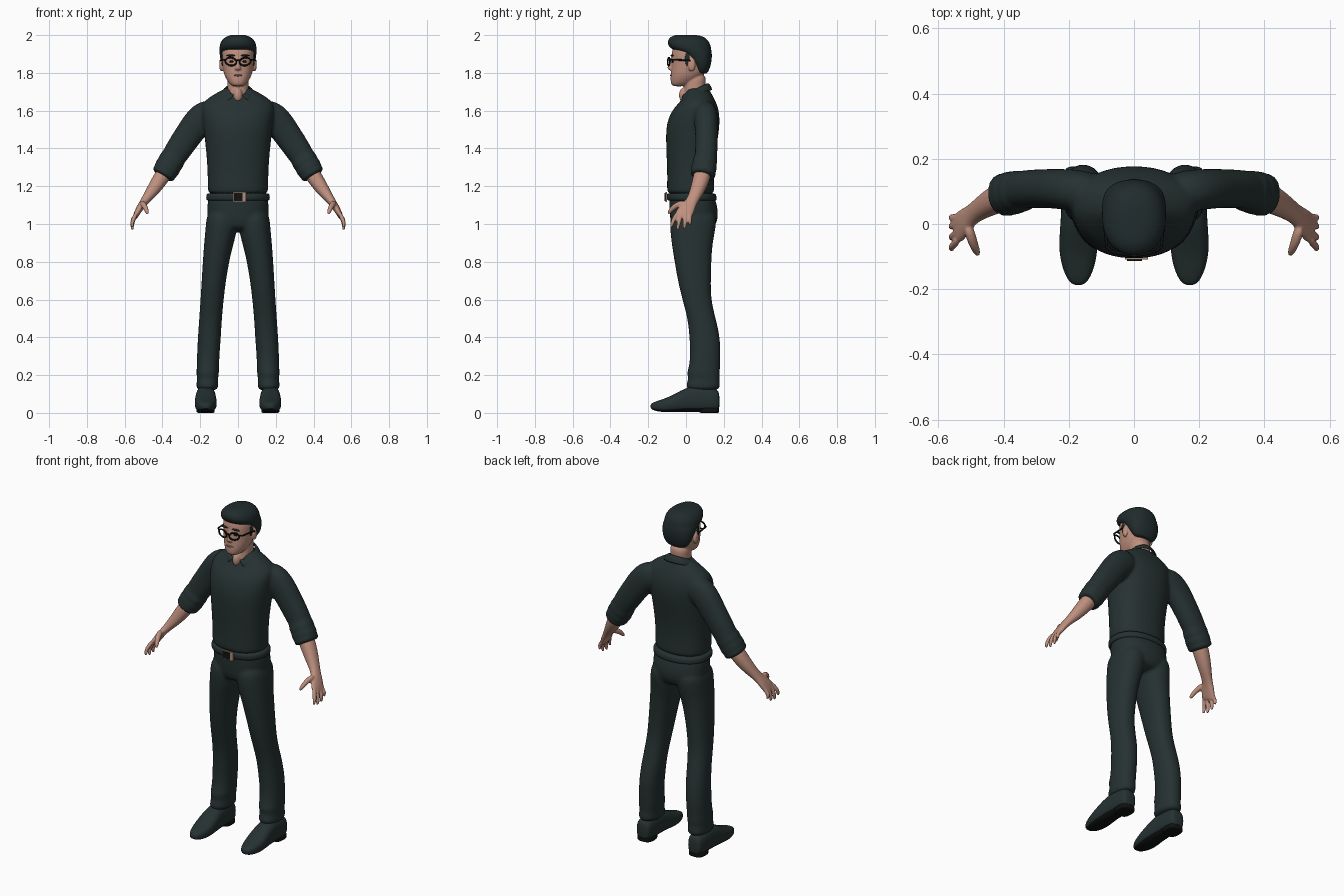
import bpy, bmesh
from math import sin, cos, pi
from mathutils import Vector, Matrix

if "Cube" in bpy.data.objects:
    bpy.data.objects.remove(bpy.data.objects["Cube"], do_unlink=True)


def material(name, colour):
    mat = bpy.data.materials.new(name)
    mat.use_nodes = True
    mat.diffuse_color = (*colour, 1)
    mat.node_tree.nodes["Principled BSDF"].inputs["Base Color"].default_value = (*colour, 1)
    return mat


cloth = material("dark cloth", (.019, .031, .031))
hair_colour = material("dark hair", (.015, .025, .026))
skin = material("skin", (.52, .28, .21))
lip_colour = material("lips", (.36, .16, .13))
black = material("black", (.005, .006, .006))
buckle_metal = material("buckle metal", (.42, .27, .2))


def loft(bm, rings, segments=20, power=.9, caps=True):
    """Skin closed rings, each given as centre, side vector and depth vector."""
    loops = []
    for centre, u, v in rings:
        loop = []
        for i in range(segments):
            a = 2 * pi * i / segments
            c, s = cos(a), sin(a)
            c = abs(c) ** power * (1 if c > 0 else -1)
            s = abs(s) ** power * (1 if s > 0 else -1)
            loop.append(bm.verts.new(centre + u * c + v * s))
        loops.append(loop)
    for low, high in zip(loops, loops[1:]):
        for i in range(segments):
            j = (i + 1) % segments
            bm.faces.new((low[i], low[j], high[j], high[i]))
    if caps:
        bm.faces.new(loops[0][::-1])
        bm.faces.new(loops[-1])


def stack(bm, rows, **options):
    """Horizontal rings: height, left edge, right edge, front, back."""
    loft(bm, [(Vector(((l + r) / 2, (f + b) / 2, z)), Vector(((r - l) / 2, 0, 0)),
               Vector((0, (b - f) / 2, 0))) for z, l, r, f, b in rows], **options)


def even(rows):
    return [(z, -w, w, f, b) for z, w, f, b in rows]


def tube(bm, rows, side=1, **options):
    """Rings across a path: x, y, z, radius across, radius along depth."""
    points = [Vector((side * r[0], r[1], r[2])) for r in rows]
    rings = []
    for i, row in enumerate(rows):
        t = (points[min(i + 1, len(rows) - 1)] - points[max(i - 1, 0)]).normalized()
        v = Vector((0, 1, 0))
        v = (v - t * v.dot(t)).normalized()
        rings.append((points[i], v.cross(t) * row[3], v * row[4]))
    loft(bm, rings, **options)


def ball(bm, centre, size):
    matrix = Matrix.Translation(centre) @ Matrix.Diagonal((*size, 1))
    bmesh.ops.create_uvsphere(bm, u_segments=16, v_segments=10, radius=1, matrix=matrix)


def finish(bm, name, mats, subdivide=2, voxel=0, smooth=4, thick=0):
    bmesh.ops.recalc_face_normals(bm, faces=bm.faces)
    for face in bm.faces:
        face.smooth = True
    mesh = bpy.data.meshes.new(name)
    bm.to_mesh(mesh)
    bm.free()
    obj = bpy.data.objects.new(name, mesh)
    bpy.context.collection.objects.link(obj)
    for mat in mats:
        mesh.materials.append(mat)
    if thick:
        obj.modifiers.new("thickness", "SOLIDIFY").thickness = thick
    if subdivide:
        mod = obj.modifiers.new("round", "SUBSURF")
        mod.levels = mod.render_levels = subdivide
    if voxel:
        mod = obj.modifiers.new("fuse", "REMESH")
        mod.mode, mod.voxel_size, mod.use_smooth_shade = "VOXEL", voxel, True
        mod = obj.modifiers.new("soften", "SMOOTH")
        mod.factor, mod.iterations = .5, smooth
    return obj


def wire(name, points, radius, mat, cyclic=False):
    curve = bpy.data.curves.new(name, "CURVE")
    curve.dimensions, curve.bevel_depth, curve.bevel_resolution = "3D", radius, 2
    spline = curve.splines.new("POLY")
    spline.points.add(len(points) - 1)
    for point, co in zip(spline.points, points):
        point.co = (*co, 1)
    spline.use_cyclic_u = cyclic
    curve.materials.append(mat)
    bpy.context.collection.objects.link(bpy.data.objects.new(name, curve))


SIDES = (("left", 1), ("right", -1))

# Shirt: torso and rolled sleeves fused into one skin
bm = bmesh.new()
stack(bm, even([(1.155, .155, -.095, .145), (1.17, .162, -.103, .152), (1.25, .162, -.1, .147),
                (1.35, .167, -.104, .154), (1.45, .178, -.108, .17), (1.53, .187, -.106, .181),
                (1.6, .195, -.078, .177), (1.645, .19, -.035, .16), (1.68, .14, -.008, .142),
                (1.71, .085, .0, .125), (1.722, .06, .01, .11)]))
sleeve = [(.1, .095, 1.6, .07, .06), (.19, .105, 1.575, .085, .065), (.26, .11, 1.475, .074, .06),
          (.325, .107, 1.38, .07, .06), (.342, .105, 1.352, .064, .058), (.352, .1, 1.335, .073, .068),
          (.364, .098, 1.315, .064, .062), (.374, .095, 1.297, .073, .071), (.385, .092, 1.28, .062, .063),
          (.393, .09, 1.266, .067, .07), (.403, .087, 1.25, .06, .064)]
for _, side in SIDES:
    tube(bm, sleeve, side)
finish(bm, "shirt", [cloth], voxel=.009)

# Turn-down collar, open at the front and lower there
bm = bmesh.new()
steps, previous = 28, None
for i in range(steps + 1):
    f = i / steps
    inner, outer = .2 + f * (2 * pi - .4), .58 + f * (2 * pi - 1.16)
    tip = max(0, cos(outer)) ** 3
    row = [bm.verts.new((r * sin(a), .05 - d * cos(a), z)) for a, r, d, z in (
        (inner, .066, .062, 1.718 - .03 * cos(inner)),
        (inner * .6 + outer * .4, .078, .077, 1.712 - .03 * cos(inner)),
        (outer, .1, .092, 1.69 - .02 * cos(outer) - .045 * tip))]
    if previous:
        for a, b, c, d in zip(previous, previous[1:], row[1:], row):
            bm.faces.new((a, b, c, d))
    previous = row
finish(bm, "collar", [cloth], subdivide=1, thick=.008)

# Trousers: hips and both legs fused
bm = bmesh.new()
stack(bm, even([(1.16, .157, -.09, .145), (1.12, .163, -.09, .16), (1.06, .165, -.088, .174),
                (1, .16, -.083, .165), (.96, .1, -.06, .13)]))
leg = [(1.08, .01, .162, -.08, .16), (1, .002, .171, -.088, .163), (.92, .014, .178, -.08, .146),
       (.85, .037, .184, -.07, .137), (.7, .064, .193, -.045, .132), (.6, .075, .199, -.02, .133),
       (.5, .085, .206, .008, .158), (.4, .09, .213, .018, .182), (.3, .098, .218, .022, .184),
       (.24, .1, .218, .014, .18), (.21, .1, .222, .002, .181), (.18, .106, .216, .014, .176),
       (.15, .104, .222, -.002, .182), (.115, .104, .22, .002, .18)]
for _, side in SIDES:
    stack(bm, [(z, side * i, side * o, f, b) for z, i, o, f, b in leg])
finish(bm, "trousers", [cloth], voxel=.009)

# Belt and buckle
bm = bmesh.new()
stack(bm, even([(1.122, .155, -.09, .15), (1.124, .168, -.1, .163), (1.142, .17, -.104, .163),
                (1.162, .167, -.103, .158), (1.164, .15, -.09, .14)]), segments=32)
finish(bm, "belt", [cloth], subdivide=1)
for name, x, width, height, y, mat in (("buckle_frame", .008, .07, .052, -.105, buckle_metal),
                                       ("buckle_plate", .002, .046, .04, -.109, black)):
    bm = bmesh.new()
    bmesh.ops.create_cube(bm, size=1, matrix=Matrix.Translation((x, y, 1.143))
                          @ Matrix.Diagonal((width, .009, height, 1)))
    plate = finish(bm, name, [mat], subdivide=0)
    for face in plate.data.polygons:
        face.use_smooth = False

# Shoes with dark soles and heel blocks
shoe = [(.178, .03, .02, .1), (.165, .046, .005, .13), (.1, .052, .003, .14), (.03, .053, .004, .145),
        (-.03, .058, .004, .118), (-.09, .06, .002, .084), (-.145, .046, .006, .066),
        (-.175, .03, .014, .055), (-.188, .014, .024, .045)]
for label, side in SIDES:
    bm = bmesh.new()
    loft(bm, [(Vector((side * .171, y, (low + high) / 2)), Vector((w, 0, 0)),
               Vector((0, 0, (high - low) / 2))) for y, w, low, high in shoe], power=.75)
    bm.normal_update()
    bmesh.ops.recalc_face_normals(bm, faces=bm.faces)
    for face in bm.faces:
        if face.normal.z < -.6:
            face.material_index = 1
    finish(bm, label + "_shoe", [cloth, black])
    bm = bmesh.new()
    middle = side * .171
    stack(bm, [(z, middle - .048, middle + .048, .07, .176) for z in (0, .002, .024, .026)], power=.7)
    finish(bm, label + "_heel", [black], subdivide=1)

# Forearms and hands with splayed fingers
forearm = [(.37, .095, 1.3, .042, .045), (.41, .082, 1.24, .043, .046), (.455, .058, 1.172, .034, .038),
           (.497, .03, 1.118, .021, .029), (.52, .008, 1.085, .019, .043), (.541, -.015, 1.045, .015, .047),
           (.546, -.02, 1.034, .011, .043)]
# Knuckle depth, tip depth and tip height of each finger
fingers = ((-.052, -.08, .978), (-.028, -.045, .966), (-.004, -.008, .97), (.016, .022, .992))
for label, side in SIDES:
    bm = bmesh.new()
    tube(bm, forearm, side)
    for start, end, tip in fingers:
        tube(bm, [(.538, start + .008, 1.06, .012, .012), (.552, start * .6 + end * .4, 1.028, .012, .012),
                  (.562, start * .3 + end * .7, tip + .03, .011, .011), (.558, end, tip, .008, .008)],
             side, segments=10, power=1)
    tube(bm, [(.51, -.005, 1.115, .016, .018), (.497, -.05, 1.1, .016, .018),
              (.485, -.08, 1.075, .013, .013), (.478, -.096, 1.052, .009, .009)], side, segments=10, power=1)
    finish(bm, label + "_hand", [skin], voxel=.005, smooth=3)

# Head, neck, nose and ears fused
bm = bmesh.new()
stack(bm, even([(1.728, .028, -.07, -.01), (1.742, .046, -.081, .03), (1.77, .065, -.083, .075),
                (1.8, .078, -.081, .105), (1.85, .084, -.077, .118), (1.9, .088, -.08, .12),
                (1.95, .083, -.065, .11), (1.98, .05, -.03, .07)]))
stack(bm, even([(1.62, .06, -.015, .1), (1.68, .056, -.016, .1), (1.74, .056, -.01, .105),
                (1.8, .06, .0, .108)]))
stack(bm, even([(1.812, .014, -.085, -.05), (1.82, .02, -.099, -.05), (1.83, .015, -.101, -.05),
                (1.86, .009, -.087, -.05), (1.89, .01, -.08, -.05)]), segments=12)
ball(bm, (0, -.012, 1.682), (.024, .026, .04))
for _, side in SIDES:
    ball(bm, (side * .088, .03, 1.842), (.012, .021, .035))
finish(bm, "head", [skin], voxel=.005, smooth=3)

# Hair: swept cap with a front lift, short at the nape
bm = bmesh.new()
stack(bm, even([(1.795, .05, .07, .108), (1.805, .068, .05, .118), (1.84, .088, .035, .132),
                (1.88, .096, .0, .138), (1.91, .099, -.03, .137), (1.926, .099, -.083, .134),
                (1.955, .097, -.1, .129), (1.982, .08, -.094, .11), (1.998, .05, -.068, .08),
                (2.002, .025, -.045, .03)]), segments=24)
finish(bm, "hair", [hair_colour])

# Face details
bm = bmesh.new()
ball(bm, (0, -.08, 1.787), (.026, .006, .005))
finish(bm, "lips", [lip_colour], subdivide=1)
for label, side in SIDES:
    sideburn, eye, brow = bmesh.new(), bmesh.new(), bmesh.new()
    ball(sideburn, (side * .081, .008, 1.875), (.008, .014, .04))
    finish(sideburn, label + "_sideburn", [hair_colour], subdivide=1)
    ball(eye, (side * .034, -.071, 1.86), (.013, .006, .006))
    finish(eye, label + "_eye", [black], subdivide=1)
    ball(brow, (side * .037, -.073, 1.892), (.025, .009, .005))
    finish(brow, label + "_brow", [hair_colour], subdivide=1)

    # Glasses: rim and temple
    rim = []
    for i in range(24):
        a = 2 * pi * i / 24
        c, s = cos(a), sin(a)
        rim.append((side * (.038 + .029 * c), -.091 + .006 * c, 1.86 + .021 * s + .003 * c))
    wire(label + "_rim", rim, .0045, black, cyclic=True)
    wire(label + "_temple", [(side * .066, -.085, 1.868), (side * .084, -.07, 1.87),
                             (side * .093, .02, 1.866), (side * .093, .04, 1.85)], .0045, black)
wire("glasses_bridge", [(x, -.098 + abs(x) / 3, 1.866) for x in (-.01, 0, .01)], .004, black)
